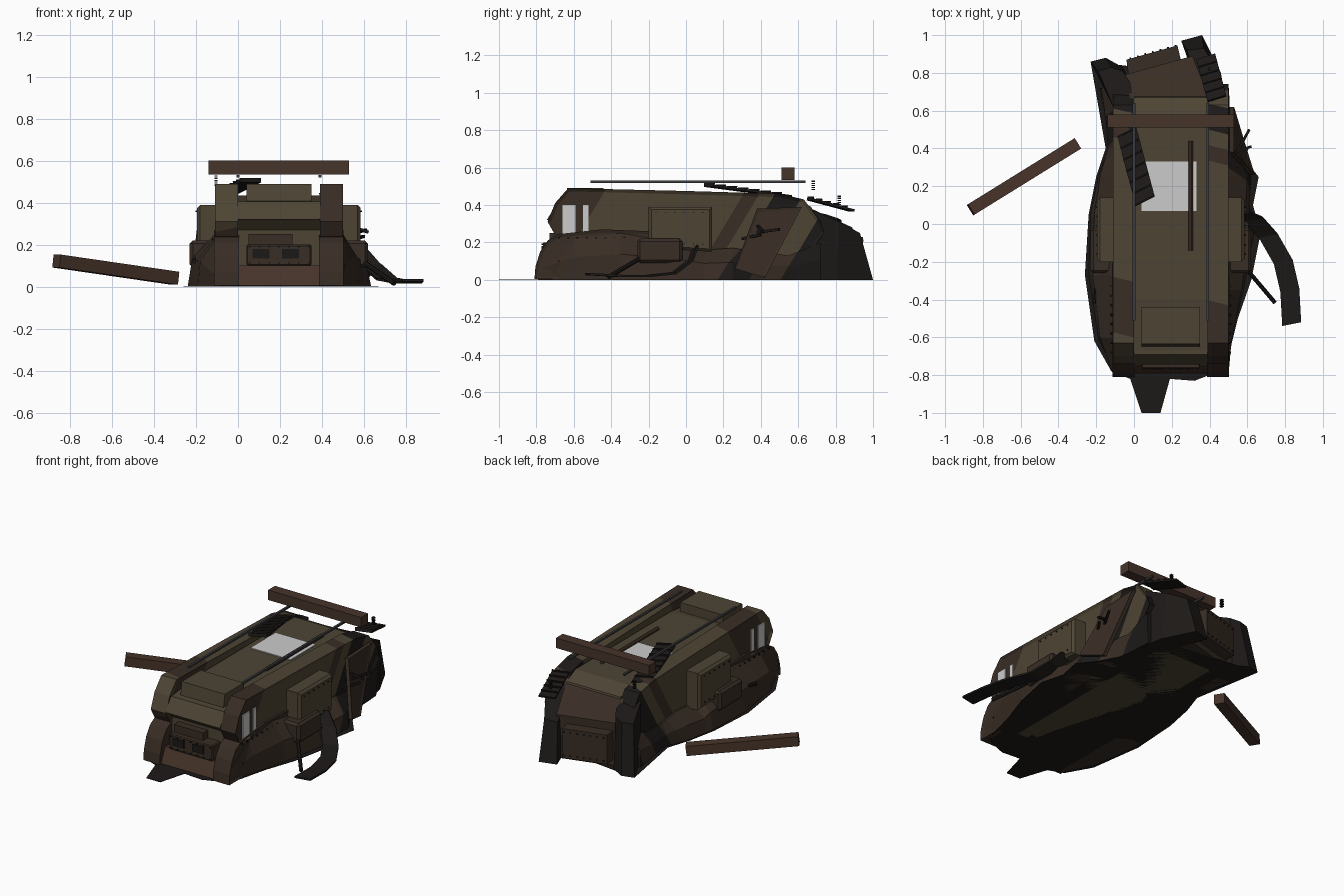
import bpy, bmesh, math
from mathutils import Vector, Matrix

if "Cube" in bpy.data.objects:
    bpy.data.objects.remove(bpy.data.objects["Cube"])

def mat(name, c):
    m = bpy.data.materials.new(name)
    m.diffuse_color = (*c, 1)
    m.use_nodes = True
    m.node_tree.nodes["Principled BSDF"].inputs["Base Color"].default_value = m.diffuse_color
    return m
OLIVE, BROWN = mat("olive", (.075, .058, .034)), mat("brown", (.04, .026, .018))
DARK, WOOD = mat("dark", (.012, .010, .009)), mat("wood", (.062, .034, .023))
STEEL = mat("steel", (.045, .045, .05))

def finish(name, bm, mats, camo=False):
    bmesh.ops.recalc_face_normals(bm, faces=bm.faces[:])
    if camo:  # diagonal paint stripes: cut the mesh, then colour by band
        n = Vector((0.25, 1, -0.6)).normalized()
        cuts = [-.75, -.5, .13, .2, .27, .4, .53]
        for d in cuts:
            bmesh.ops.bisect_plane(bm, geom=bm.verts[:] + bm.edges[:] + bm.faces[:],
                                   plane_co=n * d, plane_no=n)
        for f in bm.faces:
            band = sum(f.calc_center_median().dot(n) > d for d in cuts)
            f.material_index = (0, 1, 0, 1, 0, 2, 0, 2)[band] % len(mats)
    me = bpy.data.meshes.new(name)
    bm.to_mesh(me)
    bm.free()
    for m in mats:
        if m: me.materials.append(m)
    ob = bpy.data.objects.new(name, me)
    bpy.context.collection.objects.link(ob)
    return ob

def loft(name, rings, mats, camo=False, inset=0):
    """Closed solid through rings of equal point count."""
    bm = bmesh.new()
    vs = [[bm.verts.new(p) for p in r] for r in rings]
    n = len(rings[0])
    for a, b in zip(vs, vs[1:]):
        for i in range(n):
            bm.faces.new((a[i], a[(i + 1) % n], b[(i + 1) % n], b[i]))
    caps = [bm.faces.new(vs[0]), bm.faces.new(vs[-1])]
    bmesh.ops.recalc_face_normals(bm, faces=bm.faces[:])
    if inset:
        bmesh.ops.inset_individual(bm, faces=caps, thickness=.018, depth=-inset)
    return finish(name, bm, mats, camo)

def side_prism(name, prof, x0, x1, mats, camo=False, inset=0):
    return loft(name, [[(x, y, z) for y, z in prof] for x in (x0, x1)], mats, camo, inset)

def plan_solid(name, pts, mats):
    """Solid from plan points (x, y, top z) standing on the ground."""
    return loft(name, [[(x, y, 0) for x, y, z in pts], pts], mats)

def box(name, x0, x1, y0, y1, z0, z1, m, bevel=0):
    ob = loft(name, [[(x0, y0, z), (x1, y0, z), (x1, y1, z), (x0, y1, z)] for z in (z0, z1)], [m])
    if bevel:
        mod = ob.modifiers.new("bevel", 'BEVEL')
        mod.width, mod.segments = bevel, 1
    return ob

def bar(name, a, b, w, h, m, sides=4):
    """Straight bar or rod between two points."""
    a, b = Vector(a), Vector(b)
    d = (b - a).normalized()
    s = d.cross(Vector((0, 0, 1))).normalized()
    u = s.cross(d)
    k = math.sqrt(2) if sides == 4 else 1
    off = [s * (w / 2 * k * math.cos(t)) + u * (h / 2 * k * math.sin(t))
           for t in [(i + .5) * math.tau / sides for i in range(sides)]]
    return loft(name, [[p + o for o in off] for p in (a, b)], [m])

def strip(name, path, side, m, thick=.012, cleats=True):
    """Loose track run: plates along a path, each with a raised lip."""
    P, s = [Vector(p) for p in path], Vector(side) / 2
    for a, b in zip(P, P[1:]):
        up = (b - a).cross(s).normalized()
        if up.z < 0: up = -up
        loft(name, [[p - s, p + s, p + s + up * thick, p - s + up * thick] for p in (a, b)], [m])
        if cleats:
            q = a.lerp(b, .12)
            loft(name + "_lip", [[p - s, p + s, p + s + up * .022, p - s + up * .022]
                                 for p in (a, q)], [m])

def rivets(name, pts, axis, r=.005):
    bm = bmesh.new()
    rot = Matrix.Rotation(math.pi / 2, 4, 'Y' if axis == 'x' else 'X')
    for p in pts:
        bmesh.ops.create_cone(bm, segments=6, radius1=r, radius2=r, depth=.012,
                              cap_ends=True, matrix=Matrix.Translation(p) @ rot)
    finish(name, bm, [DARK])

CX = .195  # hull centre line
CAMO = [OLIVE, BROWN, DARK]

# Track frames and round lower horns
frame = [(-.74, .31), (-.70, .41), (-.63, .49), (0, .475), (.5, .46), (.63, .43), (.72, .31),
         (.74, .25), (.68, .17), (.60, .08), (.45, 0), (-.4, 0), (-.6, .2), (-.70, .24)]
horn = [(-.81, .005), (-.805, .07), (-.78, .15), (-.74, .21), (-.68, .245), (-.45, .27), (-.2, .26),
        (0, .2), (0, 0)]
for x0, x1, nm in ((-.11, 0, "left"), (.39, .50, "right")):
    side_prism(nm + "_track_frame", frame, x0, x1, CAMO, True, .01)
    side_prism(nm + "_lower_horn", horn, x0 - .004, x1 + .004, [BROWN], inset=.006)

# Central hull, front plate, cab and visor box
side_prism("hull", [(-.68, .05), (-.68, .27), (-.73, .32), (-.67, .405), (-.4, .435), (.58, .435),
                    (.67, .39), (.7, .3), (.7, 0), (-.6, 0)], 0, .39, [OLIVE, BROWN, BROWN], False)
loft("cab", [[(x, y, z) for x, y in ((.04, -.65 + i), (.35, -.65 + i), (.35, -.44), (.04, -.44))]
             for z, i in ((.40, 0), (.49, .015))], [OLIVE])
side_prism("front_upper_plate", [(-.745, .32), (-.69, .405), (-.65, .405), (-.66, .32)], 0, .39, [OLIVE])
box("visor_box", .04, .35, -.765, -.6, .10, .20, BROWN, .006)
box("visor_top", .05, .26, -.73, -.65, .2, .25, BROWN)
side_prism("front_lower_plate", [(-.79, .005), (-.75, .1), (-.6, .1), (-.6, .005)], 0, .39, [WOOD])
for x in (.11, .25):
    box("vision_slot", x - .04, x + .04, -.772, -.76, .135, .18, DARK)
rivets("visor_rivets", [(.055 + .047 * i, -.766, z) for i in range(7) for z in (.112, .19)], 'y')

# Sponsons, gun mounts, side openings, rivets
for s in (-1, 1):
    X = lambda d: CX + s * d
    nm = "left" if s < 0 else "right"
    loft(nm + "_sponson", [[(X(d), y, z) for y, z in ((-.2 + i, .17 + i), (.14 - i, .15 + i),
                            (.14 - i, .39 - i), (-.2 + i, .39 - i))]
                           for d, i in ((.29, 0), (.375, 0), (.39, .015))], [OLIVE])
    a, b = sorted((X(.30), X(.425)))
    box(nm + "_gun_mount", a, b, -.26, -.02, .09, .22, BROWN, .015)
    rivets(nm + "_horn_rivets", [(X(.313), -.68 + .05 * i, z) for i in range(8) for z in (.225, .1)], 'x', .006)
    rivets(nm + "_sponson_rivets", [(X(.391), -.16 + .05 * i, z) for i in range(6) for z in (.19, .36)], 'x', .004)
    for y0, y1, z0 in ((-.66, -.59, .23), (-.55, -.52, .24)):
        box(nm + "_side_opening", *sorted((X(.28), X(.303))), y0, y1, z0, .4, None)
    # Bulging lower side down to the ground
    st = ([(-.79, .30, .10), (-.6, .335, .22), (-.35, .40, .25), (-.05, .455, .2), (.1, .43, .16),
           (.25, .44, .17), (.4, .35, .15), (.55, .32, .13), (.72, .31, .2)] if s > 0 else
          [(-.79, .31, .10), (-.6, .40, .22), (-.27, .45, .25), (.05, .44, .2), (.1, .43, .16),
           (.25, .40, .17), (.4, .345, .15), (.55, .36, .15), (.72, .39, .2)])
    loft(nm + "_lower_side", [[(X(.28), y, 0), (X(d - .015), y, 0), (X(.3 + (d - .3) * .75), y, zt * .55),
                               (X(.306), y, zt), (X(.28), y, zt)] for y, d, zt in st],
         [BROWN, BROWN, DARK], True)

# Ground sheet under the wreck
sheet = [(-.23, .86), (-.15, .4), (-.2, .25), (-.24, .05), (-.26, -.27), (-.21, -.62), (-.12, -.78),
         (-.02, -.82), (.04, -1), (.14, -1), (.19, -.82), (.32, -.83), (.45, -.78), (.5, -.7),
         (.55, -.5), (.62, -.3), (.67, -.05), (.63, .1), (.66, .25), (.58, .35), (.5, .5), (.45, .78)]
plan_solid("ground_sheet", [(x, y, .003) for x, y in sheet], [DARK])

# Broken, twisted tail
loft("left_tail_horn", [[(-.11, .62, 0), (0, .62, 0), (-.02, .75, 0), (-.06, .83, 0), (-.15, .88, 0), (-.23, .86, 0)],
                        [(-.11, .62, .37), (0, .62, .38), (-.02, .75, .35), (-.06, .81, .33),
                         (-.12, .83, .32), (-.19, .81, .32)]], [DARK])
loft("right_tail_horn", [[(.36, .66, 0), (.48, .68, 0), (.46, .8, 0), (.36, 1, 0), (.25, .97, 0)],
                         [(.36, .66, .38), (.48, .68, .37), (.44, .82, .31), (.37, .93, .25), (.28, .92, .25)]], [DARK])
plan_solid("tail_deck", [(-.02, .66, .385), (.4, .66, .385), (.31, .89, .28), (-.05, .79, .28)], [BROWN])
box_pts = [(-.03, .79), (.25, .86), (.23, .945), (-.04, .87)]
loft("tail_box", [[(x, y, z) for x, y in box_pts] for z in (.04, .23)], [BROWN])
rivets("tail_rivets", [(-.02 + .04 * i, .876 + .011 * i, z) for i in range(7) for z in (.06, .21)], 'y')

# Roof opening, exhaust, rails and beams
box("roof_opening", .04, .33, .07, .33, .42, .441, None)
bar("exhaust_pipe", (.30, -.14, .45), (.30, .44, .45), .025, .025, WOOD, 8)
for x in (0, .39):
    bar("rail", (x, -.51, .525), (x, .64, .525), .014, .012, STEEL)
box("unditching_beam", -.14, .53, .51, .58, .535, .60, WOOD)
bar("fallen_beam", (-.865, .075, .122), (-.30, .425, .04), .065, .062, WOOD)

# Loose track runs and leaning side panel
strip("side_track", [(.56, .06, .18), (.63, .03, .10), (.71, -.06, .03), (.79, -.2, .015),
                     (.825, -.35, .015), (.835, -.53, .025)], (.10, .02, 0), DARK, .012, False)
strip("roof_track", [(.06 - .016 * i, .12 + .06 * i, .497 - .008 * i) for i in range(8)], (.1, .05, 0), DARK)
strip("tail_track", [(.44 - .012 * i, .66 + .045 * i, .425 - .012 * i) for i in range(6)], (.1, .03, 0), DARK)
loft("leaning_panel", [[(x, .38, .38), (x, .62, .39), (x + .06, .42, .01), (x + .11, .26, .06)]
                       for x in (.505, .53)], [BROWN], inset=.005)

# Gun barrels and small debris
bar("right_gun", (.58, -.22, .13), (.745, -.415, .015), .024, .024, DARK, 8)
bar("left_gun", (-.18, -.2, .15), (-.21, -.42, .12), .022, .022, DARK, 8)
for a, b in (((.5, .37, .3), (.62, .41, .26)), ((.53, .35, .25), (.61, .5, .27)), ((.54, .3, .22), (.6, .4, .24))):
    bar("bent_rod", a, b, .014, .014, DARK)
for x, y, z in ((-.105, .68, .48), (.4, .82, .40)):
    for i in range(5):
        box("spring_coil", x - .008, x + .008, y - .009, y + .009, z + .011 * i, z + .011 * i + .006, DARK)
